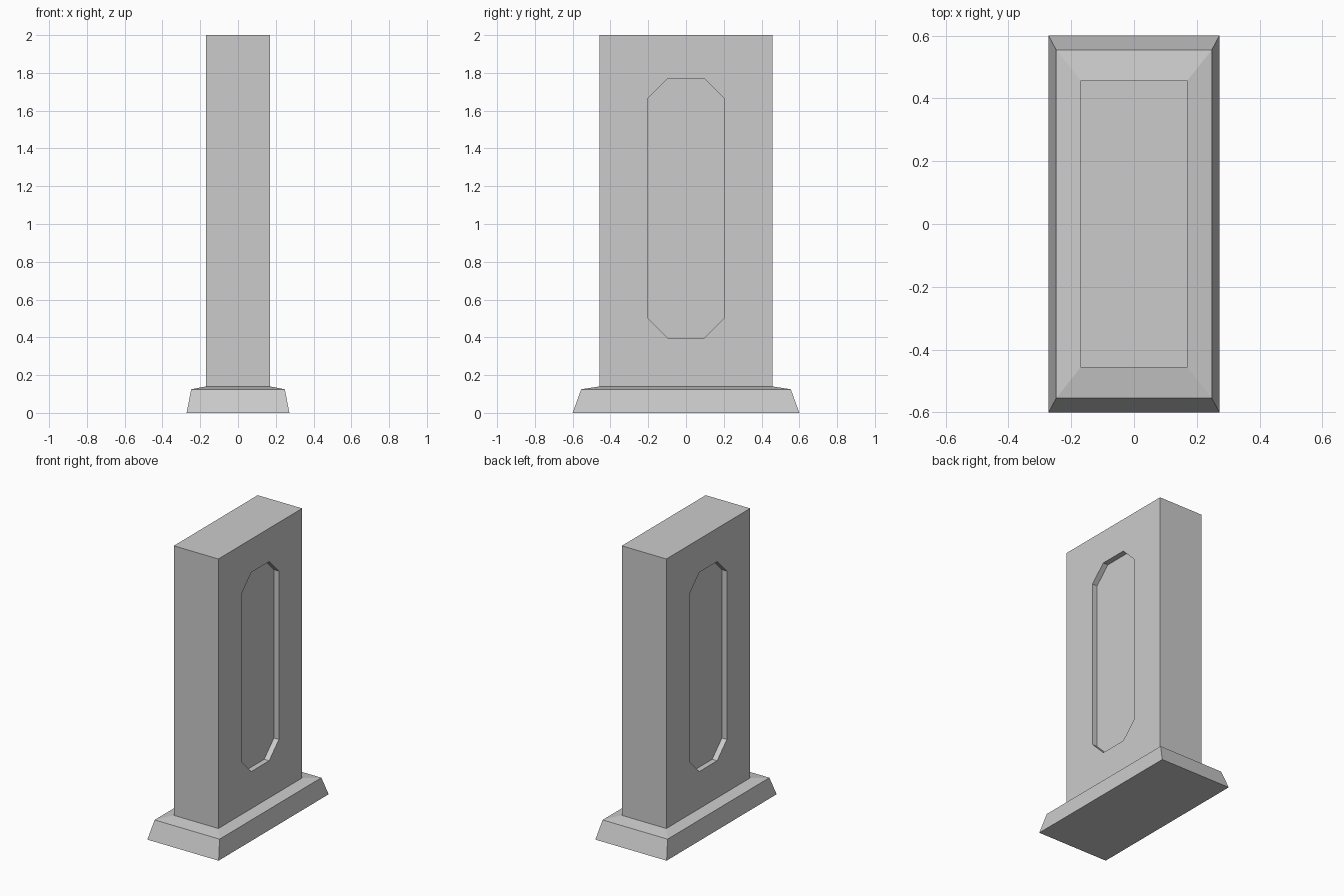
import bpy, bmesh

if "Cube" in bpy.data.objects:
    bpy.data.objects.remove(bpy.data.objects["Cube"])


def loft(name, loops):
    """Closed solid from a list of equal-length point loops."""
    bm = bmesh.new()
    rings = [[bm.verts.new(p) for p in loop] for loop in loops]
    for a, b in zip(rings, rings[1:]):
        for i in range(len(a)):
            j = (i + 1) % len(a)
            bm.faces.new((a[i], a[j], b[j], b[i]))
    bm.faces.new(rings[0])
    bm.faces.new(rings[-1])
    bmesh.ops.recalc_face_normals(bm, faces=bm.faces)
    mesh = bpy.data.meshes.new(name)
    bm.to_mesh(mesh)
    bm.free()
    obj = bpy.data.objects.new(name, mesh)
    bpy.context.collection.objects.link(obj)
    return obj


def rect(hx, hy, z):
    return [(-hx, -hy, z), (hx, -hy, z), (hx, hy, z), (-hx, hy, z)]


# Pillar slab with its sloped plinth: half width, half depth, height
HX = 0.17
sections = [(0.272, 0.60, 0), (0.248, 0.555, 0.125), (HX, 0.457, 0.14), (HX, 0.457, 2.0)]
pillar = loft("pillar", [rect(*s) for s in sections])

# Long octagon outline of the recessed panel (y, z)
MID_Z, HALF_H, HALF_W, CUT = 1.083, 0.687, 0.203, 0.106
h, w, c = HALF_H, HALF_W, CUT
octagon = [(w - c, -h), (w, c - h), (w, h - c), (w - c, h),
           (c - w, h), (-w, h - c), (-w, c - h), (c - w, -h)]

# Recess on each broad side
DEPTH = 0.038
for label, side in (("right", 1), ("left", -1)):
    cutter = loft(label + "_panel_cutter",
                  [[(side * x, y, MID_Z + z) for y, z in octagon]
                   for x in (HX - DEPTH, HX + 0.1)])
    cutter.hide_render = True
    cutter.display_type = 'WIRE'
    cut = pillar.modifiers.new(label + "_panel", 'BOOLEAN')
    cut.operation = 'DIFFERENCE'
    cut.solver = 'EXACT'
    cut.object = cutter
